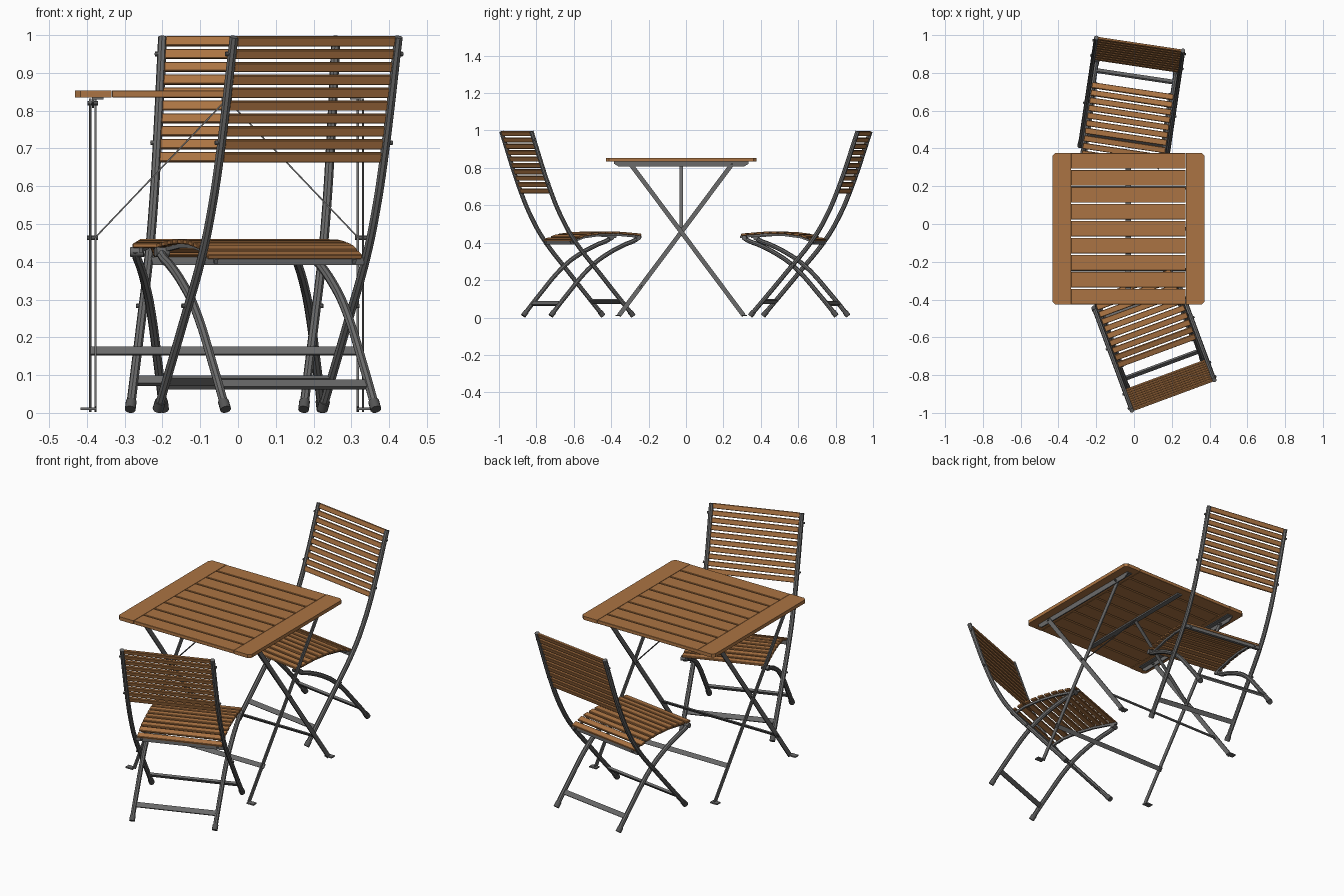
import bpy, bmesh, math
from mathutils import Matrix, Vector

cube = bpy.data.objects.get("Cube")
if cube:
    bpy.data.objects.remove(cube, do_unlink=True)


def make_material(name, color):
    m = bpy.data.materials.new(name)
    m.use_nodes = True
    m.diffuse_color = (*color, 1)
    m.node_tree.nodes["Principled BSDF"].inputs["Base Color"].default_value = (*color, 1)
    return m


WOOD = make_material("warm wood", (0.41, 0.175, 0.056))
METAL = make_material("grey metal", (0.145, 0.145, 0.145))
DARK = make_material("dark foot caps", (0.09, 0.09, 0.09))


def finish(name, bm, mat, place):
    bmesh.ops.recalc_face_normals(bm, faces=bm.faces)
    mesh = bpy.data.meshes.new(name)
    bm.to_mesh(mesh)
    bm.free()
    mesh.materials.append(mat)
    ob = bpy.data.objects.new(name, mesh)
    bpy.context.collection.objects.link(ob)
    ob.matrix_world = place
    return ob


def box(name, center, size, mat, place=Matrix(), tilt=0.0, bevel=0.0):
    bm = bmesh.new()
    mtx = Matrix.Translation(center) @ Matrix.Rotation(tilt, 4, 'X') @ Matrix.Diagonal((*size, 1))
    bmesh.ops.create_cube(bm, size=1, matrix=mtx)
    if bevel:
        bmesh.ops.bevel(bm, geom=bm.edges[:], offset=bevel, segments=1, affect='EDGES')
    return finish(name, bm, mat, place)


def prism(name, outline, z, height, mat, place):
    """Extrude a flat outline upwards."""
    bm = bmesh.new()
    face = bm.faces.new([bm.verts.new((*p, z)) for p in outline])
    ext = bmesh.ops.extrude_face_region(bm, geom=[face])
    bmesh.ops.translate(bm, vec=(0, 0, height),
                        verts=[v for v in ext["geom"] if isinstance(v, bmesh.types.BMVert)])
    return finish(name, bm, mat, place)


def frame(a, b, side):
    """Matrix at the middle of a-b with z along it and x along side."""
    a, b = Vector(a), Vector(b)
    z = (b - a).normalized()
    x = Vector(side)
    x = (x - z * x.dot(z)).normalized()
    rot = Matrix((x, z.cross(x), z)).transposed().to_4x4()
    return Matrix.Translation((a + b) / 2) @ rot, (b - a).length


def strap(name, a, b, side, thick, wide, mat, place=Matrix()):
    mtx, length = frame(a, b, side)
    bm = bmesh.new()
    bmesh.ops.create_cube(bm, size=1, matrix=mtx @ Matrix.Diagonal((thick, wide, length, 1)))
    return finish(name, bm, mat, place)


def rod(name, a, b, radius, mat, place=Matrix(), sides=12):
    side = (0, 1, 0) if abs(b[0] - a[0]) > 0.001 else (1, 0, 0)
    mtx, length = frame(a, b, side)
    bm = bmesh.new()
    bmesh.ops.create_cone(bm, cap_ends=True, segments=sides, radius1=radius,
                          radius2=radius, depth=length, matrix=mtx)
    ob = finish(name, bm, mat, place)
    smooth(ob)
    return ob


def smooth(ob):
    bpy.ops.object.select_all(action='DESELECT')
    ob.select_set(True)
    bpy.context.view_layer.objects.active = ob
    bpy.ops.object.shade_smooth_by_angle(angle=math.radians(40))


def bent_tube(name, points, radius, mat, place):
    cu = bpy.data.curves.new(name, 'CURVE')
    cu.dimensions = '3D'
    cu.bevel_depth = radius
    cu.bevel_resolution = 2
    cu.resolution_u = 6
    cu.use_fill_caps = True
    sp = cu.splines.new('BEZIER')
    sp.bezier_points.add(len(points) - 1)
    for bp, p in zip(sp.bezier_points, points):
        bp.co = p
        bp.handle_left_type = bp.handle_right_type = 'AUTO'
    cu.materials.append(mat)
    ob = bpy.data.objects.new(name, cu)
    bpy.context.collection.objects.link(ob)
    ob.matrix_world = place
    bpy.ops.object.select_all(action='DESELECT')
    ob.select_set(True)
    bpy.context.view_layer.objects.active = ob
    bpy.ops.object.convert(target='MESH')
    smooth(bpy.context.view_layer.objects.active)


def lerp_path(path, key, t, val):
    """Interpolate along a path; return the other coordinate and the slope angle."""
    for p, q in zip(path, path[1:]):
        lo, hi = sorted((p[key], q[key]))
        if lo <= t <= hi:
            f = (t - p[key]) / (q[key] - p[key])
            return p[val] + f * (q[val] - p[val]), math.atan2(q[1] - p[1], q[0] - p[0])
    return path[-1][val], 0.0


# Chair side profiles as (forward, up), measured from the top of the back
BACK_LEG = [(0, 0.995), (0.112, 0.67), (0.172, 0.535), (0.24, 0.42), (0.39, 0.235), (0.578, 0.012)]
SEAT_LEG = [(0.622, 0.432), (0.6, 0.414), (0.54, 0.39), (0.45, 0.345),
            (0.356, 0.28), (0.2, 0.11), (0.12, 0.012)]
SEAT = [(0.235, 0.412), (0.31, 0.44), (0.40, 0.452), (0.50, 0.454), (0.64, 0.442)]


def chair(prefix, x, y, angle):
    place = Matrix.Translation((x, y, 0)) @ Matrix.Rotation(math.radians(angle), 4, 'Z')
    for s, label in ((-1, "right"), (1, "left")):
        for part, path, off in (("back_leg", BACK_LEG, 0.232), ("seat_leg", SEAT_LEG, 0.212)):
            pts = [(s * off, d, z) for d, z in path]
            bent_tube(f"{prefix}_{part}_{label}", pts, 0.0122, METAL, place)
            # Foot cap along the end of the leg
            foot, above = Vector(pts[-1]), Vector(pts[-2])
            along = (above - foot).normalized()
            rod(f"{prefix}_{part}_foot_{label}", foot + along * 0.024,
                foot - along * 0.004, 0.0145, DARK, place)
        # Bolts on the outside of the frame
        for d, z in ((0.016, 0.95), (0.096, 0.715), (0.35, 0.283)):
            rod(f"{prefix}_bolt_{label}", (s * 0.225, d, z), (s * 0.25, d, z), 0.006, METAL, place, 8)
        # Side rail under the seat slats
        for p, q in zip(SEAT, SEAT[1:]):
            strap(f"{prefix}_seat_rail_{label}", (s * 0.195, p[0], p[1] - 0.011),
                  (s * 0.195, q[0], q[1] - 0.011), (1, 0, 0), 0.01, 0.012, METAL, place)
        rod(f"{prefix}_seat_pivot_{label}", (s * 0.19, 0.615, 0.426),
            (s * 0.226, 0.615, 0.426), 0.013, METAL, place)
    # Cross bars
    box(f"{prefix}_front_foot_bar", (0, 0.51, 0.085), (0.45, 0.012, 0.025), METAL, place, tilt=0.7)
    box(f"{prefix}_rear_foot_bar", (0, 0.172, 0.075), (0.42, 0.012, 0.025), METAL, place, tilt=-0.7)
    box(f"{prefix}_seat_bar", (0, 0.25, 0.402), (0.45, 0.016, 0.022), METAL, place)
    # Back slats
    for i in range(10):
        z = 0.677 + i * 0.0341
        d, a = lerp_path(BACK_LEG, 1, z, 0)
        box(f"{prefix}_back_slat", (0, d, z), (0.446, 0.012, 0.026), WOOD, place,
            tilt=a + math.pi / 2, bevel=0.002)
    # Seat slats
    for i in range(10):
        d = 0.252 + i * 0.0405
        z, a = lerp_path(SEAT, 0, d, 1)
        box(f"{prefix}_seat_slat", (0, d, z), (0.436, 0.031, 0.012), WOOD, place,
            tilt=a, bevel=0.002)


chair("front_chair", 0.207, -0.907, 20.3)
chair("rear_chair", 0.03, 0.952, 171.5)

# Table, built around its own centre
T = Matrix.Translation((-0.03, -0.025, 0))
for s in (-1, 1):
    # End board with clipped outer corners
    outer, inner, half, c = s * 0.402, s * 0.3045, 0.402, 0.015
    prism("table_end_board", [(inner, -half), (outer - s * c, -half), (outer, c - half),
                              (outer, half - c), (outer - s * c, half), (inner, half)],
          0.835, 0.019, WOOD, T)

    # Rail with slanted ends and a flange, under the end board
    stand = T @ Matrix.Translation((s * 0.354 - 0.003, 0, 0)) @ Matrix.Rotation(math.pi / 2, 4, 'Y')
    prism("table_rail", [(-0.835, -0.36), (-0.835, 0.36), (-0.822, 0.36), (-0.807, 0.335),
                         (-0.807, -0.335), (-0.822, -0.36)], 0, 0.006, METAL, stand)
    box("table_rail_flange", (s * 0.341, 0, 0.8325), (0.03, 0.72, 0.005), METAL, T)
    # Crossed flat legs with foot plates
    for t, x in ((1, 0.361), (-1, 0.347)):
        foot, top = (s * x, t * 0.334, 0.01), (s * x, -t * 0.275, 0.825)
        strap("table_leg", foot, top, (1, 0, 0), 0.006, 0.024, METAL, T)
        box("table_foot", (s * 0.366, t * 0.338, 0.011), (0.042, 0.028, 0.007), METAL, T)
        rod("table_leg_bolt", (s * 0.340, -t * 0.27, 0.82), (s * 0.368, -t * 0.27, 0.82), 0.006, METAL, T, 8)
    rod("table_cross_bolt", (s * 0.340, 0, 0.463), (s * 0.370, 0, 0.463), 0.006, METAL, T, 8)
    # Slanting brace from the leg crossing to the middle strut
    strap("table_brace", (s * 0.347, 0, 0.465), (0, 0, 0.83), (0, 1, 0), 0.02, 0.004, METAL, T)

for i in range(9):
    box("table_slat", (0, (i - 4) * 0.0899, 0.8445), (0.607, 0.0825, 0.019), WOOD, T, bevel=0.0015)
box("table_middle_strut", (0, 0, 0.831), (0.028, 0.72, 0.008), METAL, T)
for t in (-1, 1):
    box("table_foot_bar", (0, t * 0.217, 0.164), (0.72, 0.006, 0.024), METAL, T, tilt=t * 0.63)
